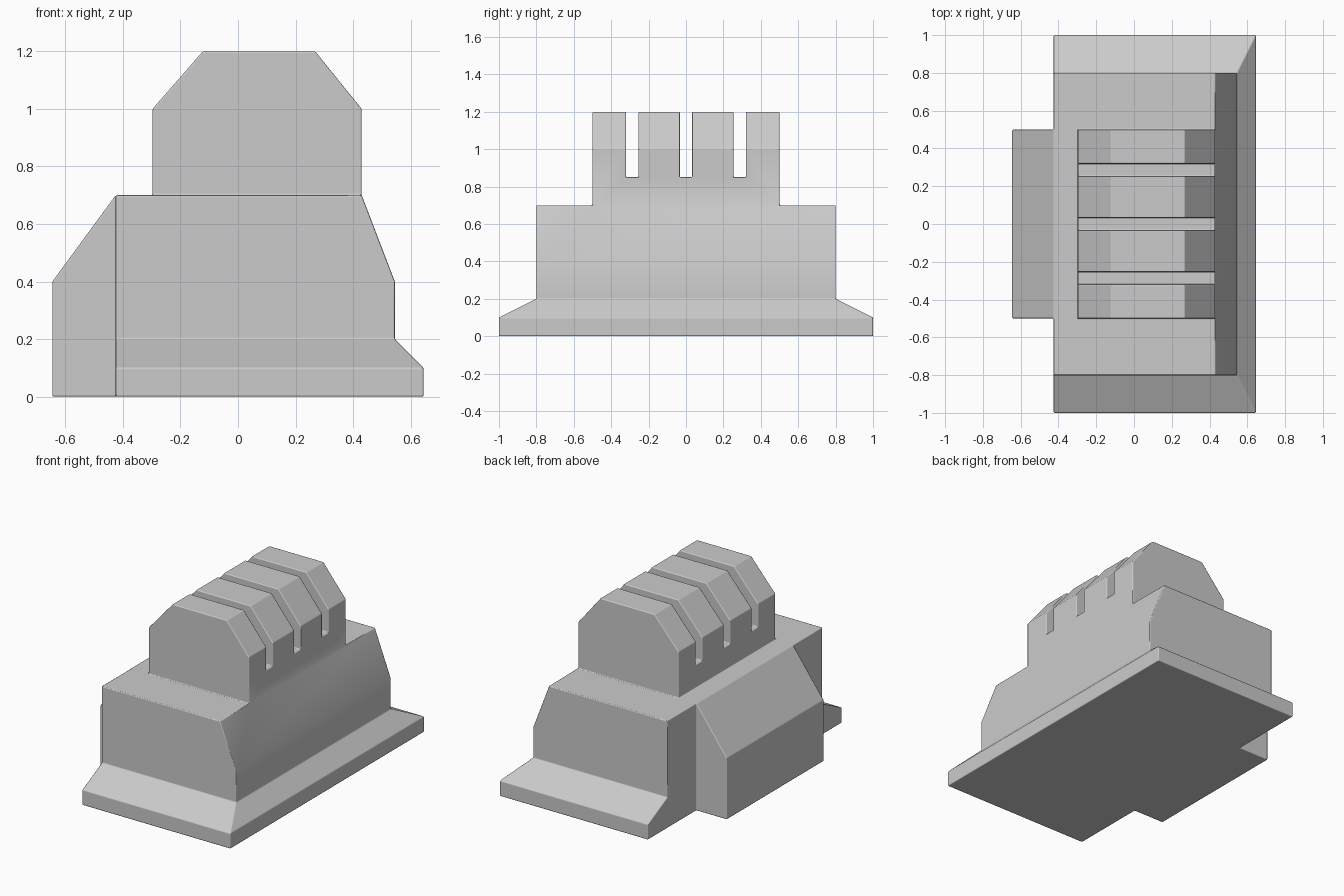
import bpy, bmesh, math

if "Cube" in bpy.data.objects:
    bpy.data.objects.remove(bpy.data.objects["Cube"])


def make_object(name, bm):
    bmesh.ops.recalc_face_normals(bm, faces=bm.faces)
    mesh = bpy.data.meshes.new(name)
    bm.to_mesh(mesh)
    bm.free()
    ob = bpy.data.objects.new(name, mesh)
    bpy.context.collection.objects.link(ob)
    return ob


def loft(name, rings):
    """Skin a stack of equal-length point rings and cap both ends."""
    bm = bmesh.new()
    loops = [[bm.verts.new(p) for p in ring] for ring in rings]
    n = len(loops[0])
    for a, b in zip(loops, loops[1:]):
        for i in range(n):
            j = (i + 1) % n
            bm.faces.new((a[i], a[j], b[j], b[i]))
    bm.faces.new(loops[0])
    bm.faces.new(loops[-1])
    return make_object(name, bm)


def prism(name, profile, y0, y1):
    return loft(name, [[(x, y, z) for x, z in profile] for y in (y0, y1)])


def apply(ob, kind, **settings):
    mod = ob.modifiers.new(kind, kind)
    for key, value in settings.items():
        setattr(mod, key, value)
    bpy.context.view_layer.objects.active = ob
    bpy.ops.object.modifier_apply(modifier=mod.name)


def combine(ob, other, operation):
    apply(ob, 'BOOLEAN', object=other, operation=operation, solver='EXACT')
    bpy.data.objects.remove(other)


# Flanged housing: half depth and right edge at each height, flat left side
LEFT = -0.425
levels = [(0, 1, .645), (.1, 1, .645), (.2, .8, .545), (.4, .8, .545), (.7, .8, .43)]
housing = loft("housing", [[(LEFT, -d, z), (r, -d, z), (r, d, z), (LEFT, d, z)]
                           for z, d, r in levels])

# Sloped block on the left side
side_block = prism("side_block", [(-.645, 0), (-.645, .4), (LEFT, .7), (-.36, .7), (-.36, 0)],
                   -.5, .5)

# Chamfered tower with three slots
tower = prism("tower", [(-.297, .5), (.43, .5), (.43, 1), (.268, 1.2), (-.122, 1.2), (-.297, 1)],
              -.5, .5)
for y in (-.287, 0, .287):
    slot = prism("slot", [(-1, .85), (1, .85), (1, 1.5), (-1, 1.5)], y - .033, y + .033)
    combine(tower, slot, 'DIFFERENCE')

# Fuse the parts and soften the edges
combine(housing, side_block, 'UNION')
combine(housing, tower, 'UNION')
apply(housing, 'DECIMATE', decimate_type='DISSOLVE', angle_limit=math.radians(1))
housing.select_set(True)
bpy.context.view_layer.objects.active = housing
bpy.ops.object.shade_smooth_by_angle(angle=math.radians(35))
bevel = housing.modifiers.new("soft_edges", 'BEVEL')
bevel.width = .006
bevel.segments = 2
bevel.limit_method = 'ANGLE'
bevel.angle_limit = math.radians(30)
bevel.harden_normals = True
